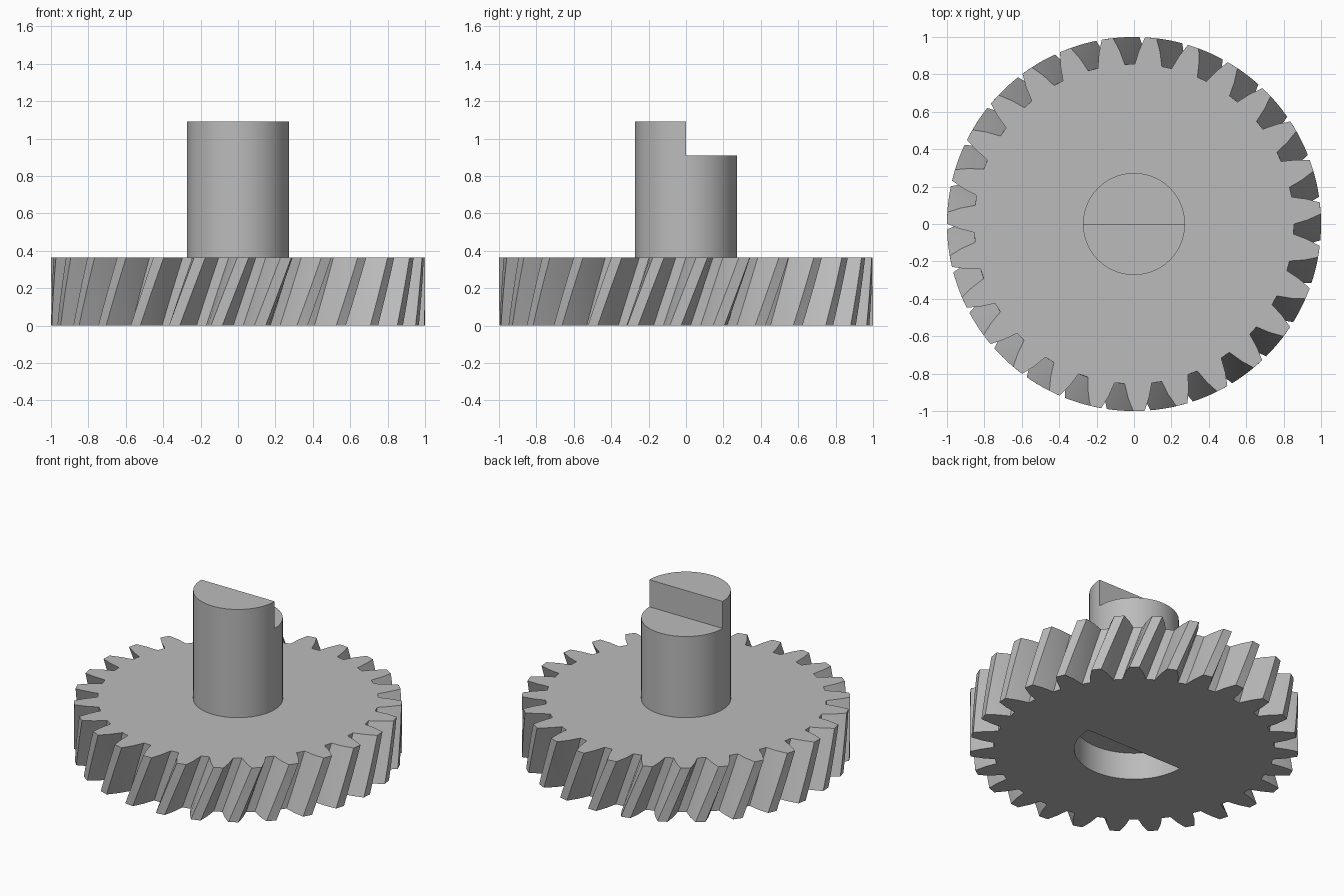
import bpy
import bmesh
from math import radians, sin, cos, pi

if "Cube" in bpy.data.objects:
    bpy.data.objects.remove(bpy.data.objects["Cube"])

UNIT = 2 / 11
TEETH = 27
GEAR_TOP = 2 * UNIT
TWIST = radians(8.1)
PITCH = 2 * pi / TEETH
TOP_PHASE = radians(4.85)

grey = bpy.data.materials.new("light_grey")
grey.use_nodes = True
grey.diffuse_color = (0.5, 0.5, 0.5, 1)
grey.node_tree.nodes["Principled BSDF"].inputs["Base Color"].default_value = (0.5, 0.5, 0.5, 1)


def polar(r, a):
    return r * cos(a), r * sin(a)


def prism(name, outline, z0, z1, twist=0.0, layers=1):
    """Closed outline lofted upward, turning by twist about z."""
    bm = bmesh.new()
    rings = []
    for k in range(layers + 1):
        t = k / layers
        c, s = cos(twist * t), sin(twist * t)
        rings.append([bm.verts.new((x * c - y * s, x * s + y * c, z0 + (z1 - z0) * t))
                      for x, y in outline])
    n = len(outline)
    for low, high in zip(rings, rings[1:]):
        for i in range(n):
            j = (i + 1) % n
            bm.faces.new((low[i], low[j], high[j], high[i]))
    bm.faces.new(rings[0][::-1])
    bm.faces.new(rings[-1])
    bmesh.ops.recalc_face_normals(bm, faces=bm.faces)
    mesh = bpy.data.meshes.new(name)
    bm.to_mesh(mesh)
    bm.free()
    mesh.materials.append(grey)
    obj = bpy.data.objects.new(name, mesh)
    bpy.context.collection.objects.link(obj)
    return obj


def arc(r, start, end, steps):
    return [polar(r, start + (end - start) * i / steps) for i in range(steps + 1)]


def cut(target, cutter):
    """Subtract the cutter, bake the result and drop the cutter."""
    cutter.hide_render = True
    mod = target.modifiers.new("cut", "BOOLEAN")
    mod.operation = "DIFFERENCE"
    mod.solver = "EXACT"
    mod.object = cutter
    bpy.context.view_layer.update()
    deps = bpy.context.evaluated_depsgraph_get()
    baked = bpy.data.meshes.new_from_object(target.evaluated_get(deps))
    target.modifiers.clear()
    target.data = baked
    bpy.data.objects.remove(cutter)


# Helical gear: (radius, half angle in degrees) down one tooth flank
flank = [(0.855, 4.87), (0.93, 3.45), (1.0, 1.75)]
outline = []
for i in range(TEETH):
    centre = TOP_PHASE - TWIST + i * PITCH
    outline += [polar(r, centre - radians(a)) for r, a in flank]
    outline += [polar(r, centre + radians(a)) for r, a in reversed(flank)]
gear = prism("helical_gear", outline, 0, GEAR_TOP, TWIST, 4)

# Half-round socket under the front half of the gear
cut(gear, prism("socket_cutter", arc(2 * UNIT, pi, 2 * pi, 40), -0.1, UNIT))

# Round shaft with the rear half of its tip stepped down
shaft = prism("shaft", arc(1.5 * UNIT, 0, 2 * pi, 64)[:-1], GEAR_TOP - 0.05, 6 * UNIT)
cut(shaft, prism("step_cutter", [(-0.5, 0), (0.5, 0), (0.5, 0.5), (-0.5, 0.5)],
                 5 * UNIT, 7 * UNIT))

# Smooth curved walls, crisp edges
bpy.ops.object.select_all(action="DESELECT")
for obj in (gear, shaft):
    obj.select_set(True)
bpy.context.view_layer.objects.active = gear
bpy.ops.object.shade_smooth_by_angle(angle=radians(20))
